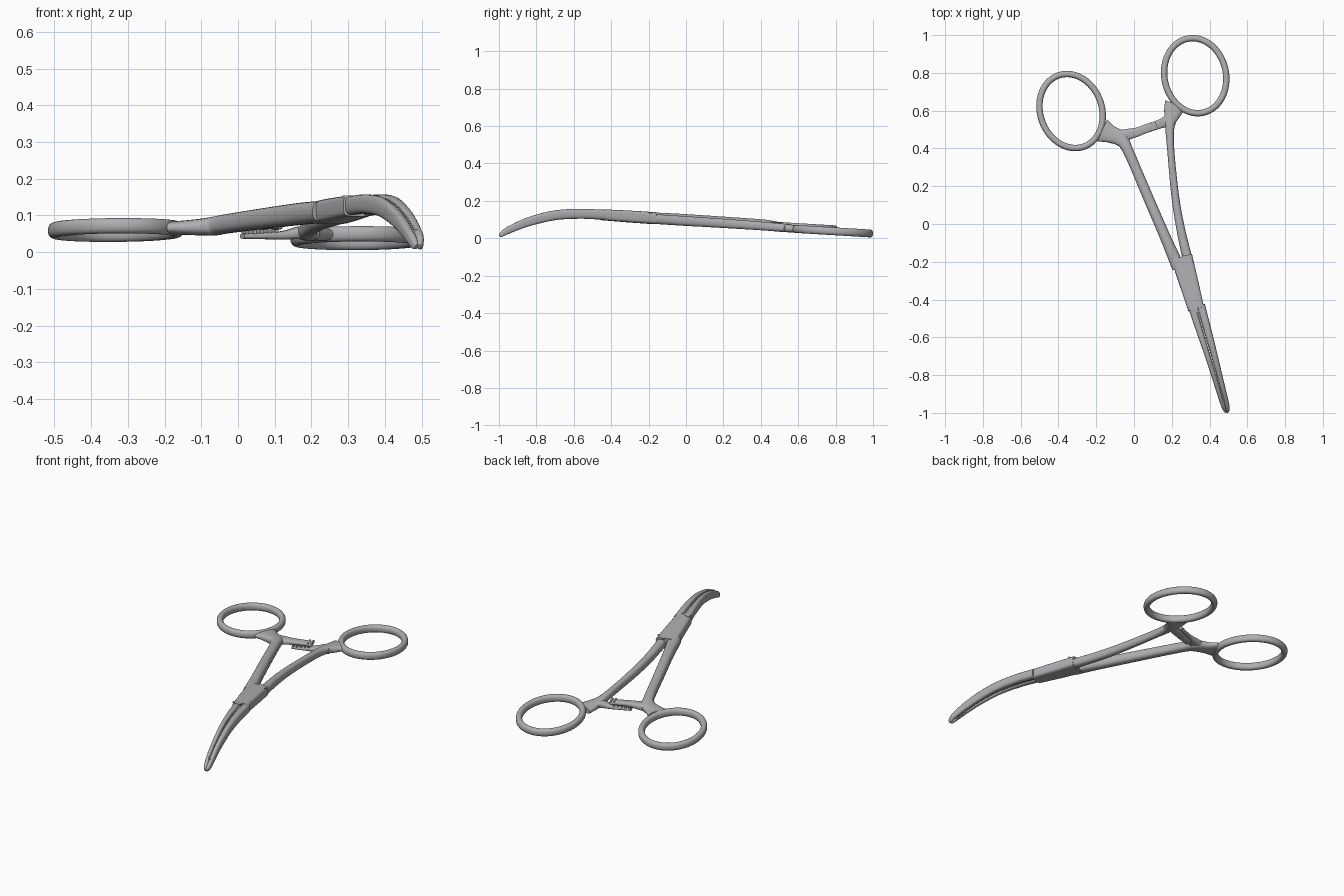
import bpy, bmesh, math
from mathutils import Vector, Matrix

cube = bpy.data.objects.get("Cube")
if cube:
    bpy.data.objects.remove(cube, do_unlink=True)

steel = bpy.data.materials.new("brushed steel")
steel.use_nodes = True
steel.diffuse_color = (0.43, 0.43, 0.45, 1)
steel.node_tree.nodes["Principled BSDF"].inputs["Base Color"].default_value = steel.diffuse_color


def finish(name, bm, smooth=True):
    bmesh.ops.recalc_face_normals(bm, faces=bm.faces)
    mesh = bpy.data.meshes.new(name)
    bm.to_mesh(mesh)
    bm.free()
    mesh.materials.append(steel)
    ob = bpy.data.objects.new(name, mesh)
    bpy.context.collection.objects.link(ob)
    if smooth:
        bpy.ops.object.select_all(action='DESELECT')
        bpy.context.view_layer.objects.active = ob
        ob.select_set(True)
        bpy.ops.object.shade_smooth_by_angle(angle=math.radians(40))
    return ob


def spline(points, steps):
    """Smooth curve through points of any dimension."""
    pts = [Vector(p) for p in points]
    pts = [2 * pts[0] - pts[1]] + pts + [2 * pts[-1] - pts[-2]]
    out = []
    for a, b, c, d in zip(pts, pts[1:], pts[2:], pts[3:]):
        for i in range(steps):
            t = i / steps
            out.append(0.5 * (2 * b + (c - a) * t + (2 * a - 5 * b + 4 * c - d) * t * t
                              + (3 * b - a - 3 * c + d) * t ** 3))
    return out + [pts[-2]]


def sweep(name, rows, power=2.0, closed=False, sides=20):
    """Superellipse section along rows of (x, y, z, width, height)."""
    bm = bmesh.new()
    loops = []
    n = len(rows)
    for i, r in enumerate(rows):
        after = rows[(i + 1) % n] if closed else rows[min(i + 1, n - 1)]
        before = rows[i - 1] if closed else rows[max(i - 1, 0)]
        tangent = (Vector(after[:3]) - Vector(before[:3])).normalized()
        side = tangent.cross(Vector((0, 0, 1))).normalized()
        up = side.cross(tangent)
        loop = []
        for k in range(sides):
            a = math.tau * (k + 0.5) / sides
            c, s = math.cos(a), math.sin(a)
            u = math.copysign(abs(c) ** (2 / power), c) * r[3] / 2
            v = math.copysign(abs(s) ** (2 / power), s) * r[4] / 2
            loop.append(bm.verts.new(Vector(r[:3]) + side * u + up * v))
        loops.append(loop)
    pairs = list(zip(loops, loops[1:])) + ([(loops[-1], loops[0])] if closed else [])
    for a, b in pairs:
        for k in range(sides):
            j = (k + 1) % sides
            bm.faces.new((a[k], a[j], b[j], b[k]))
    if not closed:
        bm.faces.new(loops[0])
        bm.faces.new(loops[-1])
    return finish(name, bm)


def blocks(name, items):
    """One mesh of small boxes given as (centre, size, turn)."""
    bm = bmesh.new()
    for centre, size, turn in items:
        m = (Matrix.Translation(centre) @ Matrix.Rotation(turn, 4, 'Z')
             @ Matrix.Diagonal((*size, 1)))
        bmesh.ops.create_cube(bm, size=1, matrix=m)
    return finish(name, bm, smooth=False)


# Finger rings: tilted ovals that follow the slope of the handles
def ring(name, cx, cy, tilt, lift):
    rows = []
    for i in range(72):
        a = math.tau * i / 72
        u, v = 0.163 * math.cos(a), 0.2 * math.sin(a)
        x = cx + u * math.cos(tilt) - v * math.sin(tilt)
        y = cy + u * math.sin(tilt) + v * math.cos(tilt)
        rows.append((x, y, 0.085 + lift - 0.06 * y, 0.034, 0.042))
    sweep(name, rows, 2.3, closed=True)


ring("right_finger_ring", -0.333, 0.598, math.radians(20), 0.011)
ring("left_finger_ring", 0.324, 0.785, math.radians(12), 0)

# Shanks, flaring into the rings
sweep("right_shank", spline([
    (-0.168, 0.495, 0.066, 0.13, 0.036), (-0.125, 0.476, 0.067, 0.095, 0.042),
    (-0.07, 0.45, 0.07, 0.08, 0.05), (-0.03, 0.385, 0.077, 0.056, 0.052),
    (0.075, 0.14, 0.092, 0.055, 0.056), (0.17, -0.08, 0.104, 0.058, 0.06),
    (0.235, -0.23, 0.11, 0.07, 0.06)], 8), 2.5)
sweep("left_shank", spline([
    (0.22, 0.635, 0.047, 0.12, 0.034), (0.203, 0.585, 0.05, 0.09, 0.04),
    (0.19, 0.52, 0.056, 0.052, 0.044), (0.194, 0.4, 0.066, 0.038, 0.046),
    (0.218, 0.15, 0.083, 0.041, 0.05), (0.248, -0.03, 0.094, 0.046, 0.052),
    (0.287, -0.2, 0.105, 0.054, 0.052)], 8), 2.5)

# Box lock where the two halves cross
sweep("box_lock", spline([
    (0.252, -0.175, 0.108, 0.115, 0.064), (0.29, -0.31, 0.117, 0.102, 0.063),
    (0.329, -0.45, 0.126, 0.086, 0.058)], 8), 5)
blocks("lock_shoulder", [((0.282, -0.187, 0.137), (0.06, 0.028, 0.007), -0.45),
                         ((0.312, -0.452, 0.151), (0.05, 0.022, 0.007), -0.25)])

# Curved jaws, bending down to the tip
sweep("left_jaw", spline([
    (0.305, -0.43, 0.125, 0.044, 0.052), (0.345, -0.56, 0.131, 0.036, 0.052),
    (0.39, -0.7, 0.123, 0.029, 0.052), (0.434, -0.84, 0.089, 0.026, 0.048),
    (0.468, -0.95, 0.043, 0.023, 0.036), (0.481, -0.985, 0.021, 0.018, 0.026),
    (0.486, -0.996, 0.014, 0.008, 0.014)], 8), 2.8)
sweep("right_jaw", spline([
    (0.354, -0.43, 0.125, 0.044, 0.054), (0.389, -0.56, 0.131, 0.041, 0.053),
    (0.427, -0.7, 0.123, 0.034, 0.052), (0.463, -0.84, 0.089, 0.028, 0.048),
    (0.491, -0.95, 0.043, 0.024, 0.036), (0.496, -0.985, 0.021, 0.018, 0.026),
    (0.493, -0.997, 0.014, 0.008, 0.014)], 8), 2.8)

# Gripping teeth between the jaws
grip = spline([(0.337, -0.47, 0.128), (0.367, -0.56, 0.131), (0.408, -0.7, 0.123),
               (0.449, -0.84, 0.089), (0.479, -0.95, 0.043)], 9)
blocks("jaw_teeth", [(p, (0.022, 0.007, 0.038), -0.3 + 0.45 * (i % 2))
                     for i, p in enumerate(grip)])

# Ratchet arms, one passing over the other
sweep("right_ratchet_arm", spline([
    (-0.085, 0.455, 0.068, 0.085, 0.042), (-0.04, 0.472, 0.071, 0.062, 0.036),
    (0.02, 0.488, 0.073, 0.048, 0.026), (0.07, 0.507, 0.073, 0.046, 0.022),
    (0.115, 0.522, 0.072, 0.046, 0.02)], 6), 3.2)
sweep("left_ratchet_arm", spline([
    (0.2, 0.56, 0.052, 0.085, 0.04), (0.165, 0.54, 0.052, 0.056, 0.034),
    (0.125, 0.525, 0.046, 0.046, 0.024), (0.07, 0.505, 0.044, 0.042, 0.018),
    (0.012, 0.484, 0.043, 0.036, 0.014)], 6), 3.2)

# Interlocking ratchet steps
slope = math.atan2(0.02, 0.055)
blocks("ratchet_teeth", [
    (Vector((0.02 + 0.02 * i, 0.487 + 0.0073 * i, 0.055)), (0.009, 0.034, 0.012), slope)
    for i in range(5)])
blocks("ratchet_catch", [(Vector((x, 0.487 + 0.36 * (x - 0.02), 0.077)),
                          (0.008, 0.046, 0.016), slope) for x in (0.098, 0.116)])
